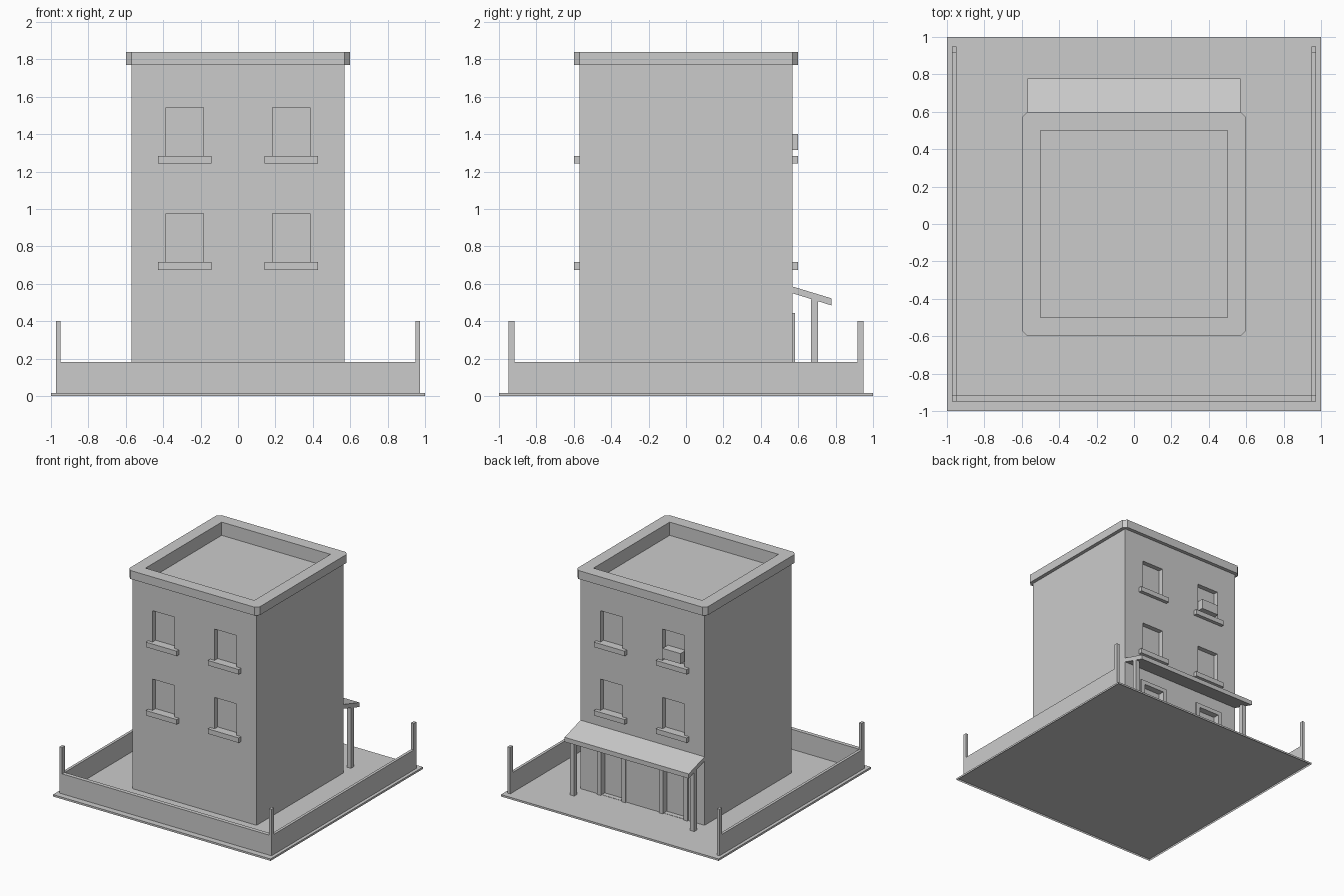
import bpy, bmesh

if "Cube" in bpy.data.objects:
    bpy.data.objects.remove(bpy.data.objects["Cube"])

grey = bpy.data.materials.new("plain_grey")
grey.diffuse_color = (0.6, 0.6, 0.6, 1)
grey.use_nodes = True
grey.node_tree.nodes["Principled BSDF"].inputs["Base Color"].default_value = grey.diffuse_color


def finish(name, bm):
    bmesh.ops.recalc_face_normals(bm, faces=bm.faces[:])
    me = bpy.data.meshes.new(name)
    bm.to_mesh(me)
    bm.free()
    me.materials.append(grey)
    ob = bpy.data.objects.new(name, me)
    bpy.context.collection.objects.link(ob)
    return ob


def add_box(bm, x0, x1, y0, y1, z0, z1):
    vs = bmesh.ops.create_cube(bm, size=1)["verts"]
    for v in vs:
        v.co.x = x1 if v.co.x > 0 else x0
        v.co.y = y1 if v.co.y > 0 else y0
        v.co.z = z1 if v.co.z > 0 else z0


def boxes(name, *dims):
    bm = bmesh.new()
    for d in dims:
        add_box(bm, *d)
    return finish(name, bm)


G = 0.016    # ground level
W = 0.57     # half width of the building

# ground plate, open underneath
bm = bmesh.new()
add_box(bm, -1, 1, -1, 1, 0, G)
bm.faces.ensure_lookup_table()
bottom = [f for f in bm.faces if f.calc_center_median().z < 0.001]
bmesh.ops.delete(bm, geom=bottom, context="FACES")
finish("ground_plate", bm)

# building shell: walls, chamfered cornice, sunken roof
bm = bmesh.new()
loops = []
for h, c, z in ((W, 0, G), (W, 0, 1.77), (0.6, 0.03, 1.77),
                (0.6, 0.03, 1.84), (0.5, 0, 1.84), (0.5, 0, 1.73)):
    k = h - c
    pts = ((k, -h), (h, -k), (h, k), (k, h), (-k, h), (-h, k), (-h, -k), (-k, -h))
    loops.append([bm.verts.new((x, y, z)) for x, y in pts])
for a, b in zip(loops, loops[1:]):
    for i in range(8):
        j = (i + 1) % 8
        bm.faces.new((a[i], a[j], b[j], b[i]))
bm.faces.new(loops[0])
bm.faces.new(loops[-1])
bmesh.ops.remove_doubles(bm, verts=bm.verts[:], dist=0.0001)
building = finish("building", bm)

# window and door openings
windows = [(s, cx, z) for s in (-1, 1) for cx in (-0.285, 0.285) for z in (0.715, 1.283)]
doors = (0.28, -0.29)
D = 0.04     # recess depth
cuts = []
for s, cx, z in windows:
    y0, y1 = sorted((s * (W - D), s * (W + 0.1)))
    cuts.append((cx - 0.101, cx + 0.101, y0, y1, z, z + 0.26))
for cx in doors:
    cuts.append((cx - 0.095, cx + 0.095, W - D, W + 0.1, G + 0.002, 0.41))
cutter = boxes("opening_cutter", *cuts)
cutter.hide_render = True
mod = building.modifiers.new("openings", "BOOLEAN")
mod.operation = "DIFFERENCE"
mod.solver = "EXACT"
mod.object = cutter
bpy.context.view_layer.objects.active = building
bpy.ops.object.modifier_apply(modifier=mod.name)
bpy.data.objects.remove(cutter)

# window sills
for s, cx, z in windows:
    y0, y1 = sorted((s * W, s * 0.6))
    boxes("window_sill", (cx - 0.142, cx + 0.142, y0, y1, z - 0.041, z))

# door frames
for cx in doors:
    y = (W, W + 0.013)
    boxes("door_frame",
          (cx - 0.13, cx - 0.095, *y, G, 0.41),
          (cx + 0.095, cx + 0.13, *y, G, 0.41),
          (cx - 0.13, cx + 0.13, *y, 0.41, 0.444))

# air conditioner in the upper back window
boxes("air_conditioner", (-0.37, -0.205, W - D, 0.6, 1.315, 1.40))

# sloping awning over the doors
bm = bmesh.new()
prof = ((W, 0.585), (0.778, 0.522), (0.778, 0.484), (W, 0.549))
ends = [[bm.verts.new((x, y, z)) for y, z in prof] for x in (-W, W)]
for e in ends:
    bm.faces.new(e)
for i in range(4):
    j = (i + 1) % 4
    bm.faces.new((ends[0][i], ends[0][j], ends[1][j], ends[1][i]))
finish("awning", bm)

# awning posts
for x0 in (-W, W - 0.037):
    boxes("awning_post", (x0, x0 + 0.037, 0.669, 0.706, G, 0.515))

# low yard walls with tall corner posts
T = 0.182
boxes("front_yard_wall", (-0.95, 0.95, -0.95, -0.917, G, T))
for x0 in (-0.973, 0.95):
    x1 = x0 + 0.023
    boxes("side_yard_wall", (x0, x1, -0.917, 0.917, G, T))
    for y0 in (-0.95, 0.917):
        boxes("corner_post", (x0, x1, y0, y0 + 0.033, G, 0.402))
